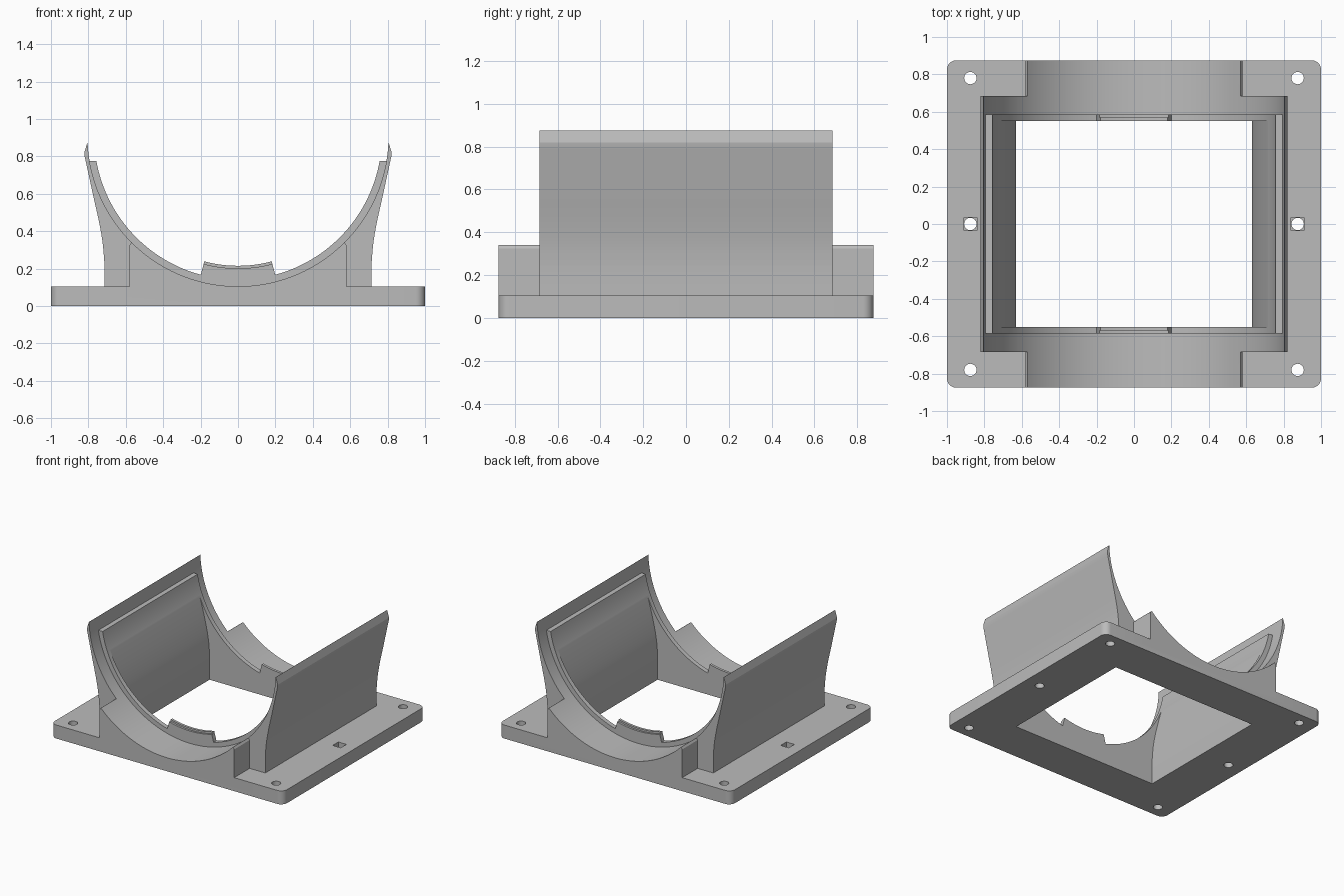
import bpy, bmesh, math

if "Cube" in bpy.data.objects:
    bpy.data.objects.remove(bpy.data.objects["Cube"])

BORE_Z, BORE_R, LIP_R, TAB_R = 0.91, 0.805, 0.769, 0.695
LEDGE_Z = 0.775

grey = bpy.data.materials.new("light_grey")
grey.diffuse_color = (0.5, 0.5, 0.5, 1)
grey.use_nodes = True
grey.node_tree.nodes["Principled BSDF"].inputs["Base Color"].default_value = grey.diffuse_color


def prism(name, pts, lo, hi, axis="Y"):
    """Extrude a 2D outline along Y (points are x,z) or Z (points are x,y)."""
    bm = bmesh.new()
    put = (lambda a, b, t: (a, t, b)) if axis == "Y" else (lambda a, b, t: (a, b, t))
    face = bm.faces.new([bm.verts.new(put(a, b, lo)) for a, b in pts])
    new = bmesh.ops.extrude_face_region(bm, geom=[face])["geom"]
    shift = (0, hi - lo, 0) if axis == "Y" else (0, 0, hi - lo)
    bmesh.ops.translate(bm, vec=shift, verts=[v for v in new if isinstance(v, bmesh.types.BMVert)])
    bmesh.ops.recalc_face_normals(bm, faces=bm.faces)
    me = bpy.data.meshes.new(name)
    bm.to_mesh(me)
    bm.free()
    me.materials.append(grey)
    ob = bpy.data.objects.new(name, me)
    bpy.context.collection.objects.link(ob)
    return ob


def combine(target, tool, op):
    mod = target.modifiers.new(op, "BOOLEAN")
    mod.operation, mod.object, mod.solver = op, tool, "EXACT"
    bpy.context.view_layer.objects.active = target
    bpy.ops.object.modifier_apply(modifier=mod.name)
    bpy.data.objects.remove(tool)


def arc(r, a0, a1, n, cx=0, cy=BORE_Z):
    return [(cx + r * math.cos(a0 + (a1 - a0) * i / n),
             cy + r * math.sin(a0 + (a1 - a0) * i / n)) for i in range(n + 1)]


def mirrored(right):
    """Close a right-hand outline (bottom to top) with its mirror image."""
    return right + [(-x, z) for x, z in reversed(right)]


def smooth(pts, steps=5):
    """Catmull-Rom curve through the points."""
    p = [pts[0]] + pts + [pts[-1]]
    out = []
    for i in range(1, len(p) - 2):
        a, b, c, d = p[i - 1:i + 3]
        for s in range(steps):
            t = s / steps
            out.append(tuple(0.5 * (2 * b[k] + (c[k] - a[k]) * t
                             + (2 * a[k] - 5 * b[k] + 4 * c[k] - d[k]) * t * t
                             + (3 * b[k] - a[k] - 3 * c[k] + d[k]) * t ** 3) for k in (0, 1)))
    return out + [pts[-1]]


# Base plate with rounded corners
corner = 0.05
plate = []
for k, (sx, sy) in enumerate([(1, 1), (-1, 1), (-1, -1), (1, -1)]):
    plate += arc(corner, k * math.pi / 2, (k + 1) * math.pi / 2, 8,
                 sx * (1 - corner), sy * (0.875 - corner))
cradle = prism("cradle", plate, 0, 0.105, "Z")

# Flared side walls, filled across before the bore is cut
outer = smooth([(0.715, 0.24), (0.724, 0.34), (0.743, 0.45), (0.772, 0.58),
                (0.798, 0.70), (0.82, 0.80)])
wall = [(0.715, 0.05)] + outer + [(0.822, 0.82), (0.805, 0.875)]
combine(cradle, prism("wall_block", mirrored(wall), -0.685, 0.685), "UNION")

# Low saddle ends
end = [(0.58, 0.05), (0.58, 0.325), (0.57, 0.34)]
for s in (-1, 1):
    lo, hi = sorted((s * 0.6, s * 0.875))
    combine(cradle, prism("end_block", mirrored(end), lo, hi), "UNION")

# Bore at both ends
bore = arc(BORE_R, -math.pi, 0, 96) + [(BORE_R, 1.2), (-BORE_R, 1.2)]
for s in (-1, 1):
    lo, hi = sorted((s * 0.585, s * 1.0))
    combine(cradle, prism("bore_cut", bore, lo, hi), "DIFFERENCE")

# Narrower lip between the ends, stepping out to the bore above the ledge
lip_a = math.asin((LEDGE_Z - BORE_Z) / LIP_R)
bore_a = math.asin((LEDGE_Z - BORE_Z) / BORE_R)
lip = (arc(LIP_R, -math.pi / 2, lip_a, 44) + arc(BORE_R, bore_a, 0, 6) + [(BORE_R, 1.2)])
combine(cradle, prism("lip_cut", mirrored(lip[1:]), -0.5851, 0.5851), "DIFFERENCE")

# Open chamber through the floor
inner = smooth([(0.63, 0.2), (0.64, 0.31), (0.663, 0.43), (0.696, 0.56), (0.737, 0.70)])
combine(cradle, prism("chamber_cut", mirrored([(0.63, -0.1)] + inner), -0.55, 0.55), "DIFFERENCE")

# Screw holes, with square nut pockets at the middle pair
for sx in (-1, 1):
    for y in (-0.78, 0, 0.78):
        hole = arc(0.033, 0, 2 * math.pi, 24, sx * 0.875, y)[:-1]
        combine(cradle, prism("hole_cut", hole, -0.1, 0.3, "Z"), "DIFFERENCE")
    square = [(sx * 0.875 + a * 0.035, b * 0.035) for a, b in ((-1, -1), (1, -1), (1, 1), (-1, 1))]
    combine(cradle, prism("pocket_cut", square, 0.05, 0.3, "Z"), "DIFFERENCE")

# Curved locating tabs on the lips, with a lower outer step
for s in (-1, 1):
    for r, y0, y1 in ((TAB_R, 0.55, 0.57), (TAB_R + 0.014, 0.56, 0.585)):
        half = 0.262
        tab = (arc(r, -math.pi / 2 - half, -math.pi / 2 + half, 12)
               + arc(0.79, -math.pi / 2 + half, -math.pi / 2 - half, 12))
        lo, hi = sorted((s * y0, s * y1))
        combine(cradle, prism("tab", tab, lo, hi), "UNION")

bpy.ops.object.select_all(action="DESELECT")
cradle.select_set(True)
bpy.context.view_layer.objects.active = cradle
bpy.ops.object.shade_smooth_by_angle(angle=math.radians(20))
